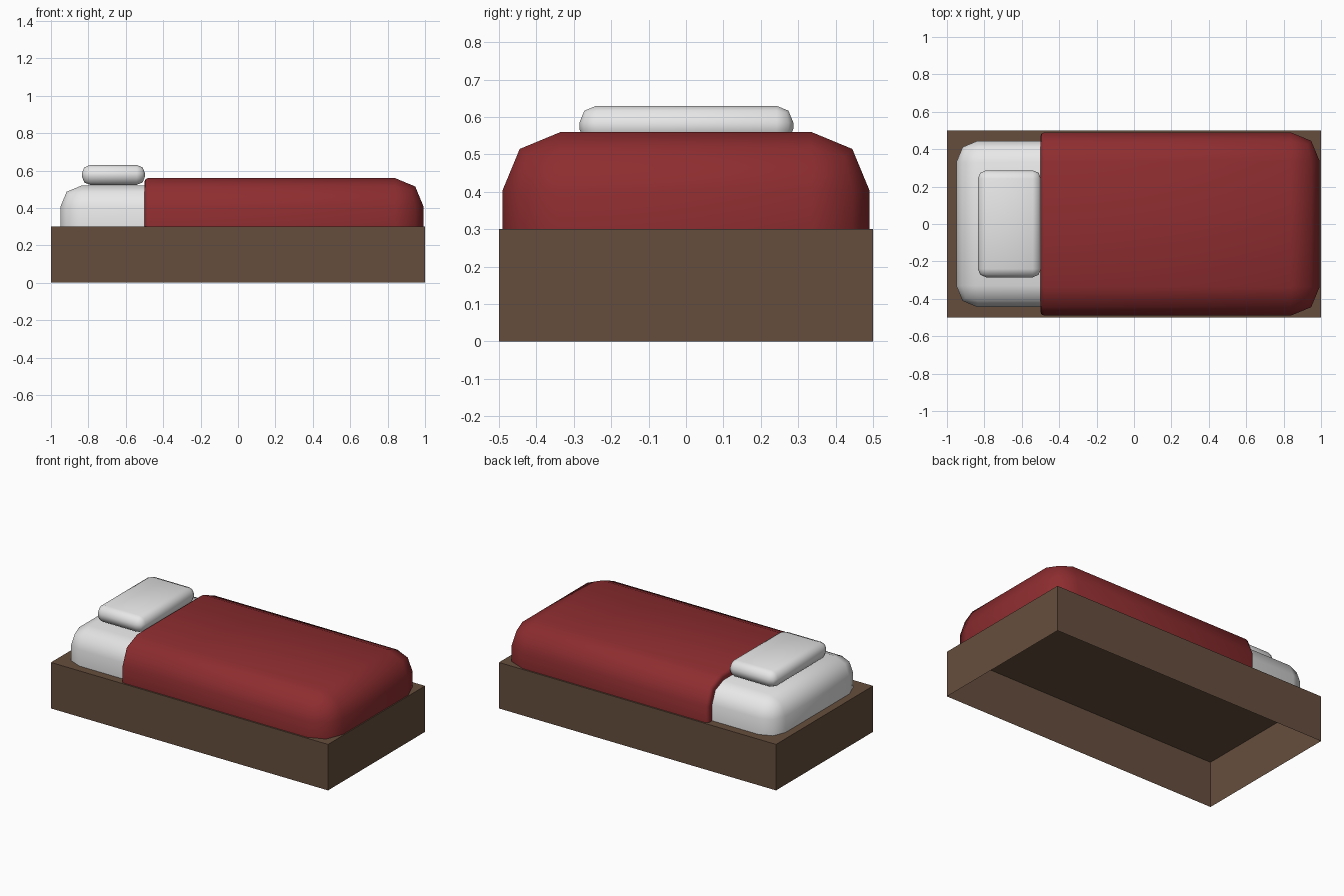
import bpy
import bmesh
from math import radians

cube = bpy.data.objects.get("Cube")
if cube:
    bpy.data.objects.remove(cube, do_unlink=True)


def material(name, r, g, b):
    mat = bpy.data.materials.new(name)
    mat.use_nodes = True
    mat.diffuse_color = (r, g, b, 1)
    mat.node_tree.nodes["Principled BSDF"].inputs["Base Color"].default_value = (r, g, b, 1)
    return mat


wood = material("brown wood", 0.133, 0.076, 0.047)
linen = material("white linen", 0.8, 0.8, 0.8)
wool = material("red wool", 0.27, 0.026, 0.029)


def box(low, high):
    """A box mesh between two opposite corners."""
    bm = bmesh.new()
    bmesh.ops.create_cube(bm, size=1)
    for v in bm.verts:
        for i in range(3):
            v.co[i] = low[i] if v.co[i] < 0 else high[i]
    return bm


def round_edges(bm, rule, radius):
    """Bevel the edges whose two ends and middle satisfy the rule."""
    edges = [e for e in bm.edges if rule(e.verts[0].co, e.verts[1].co)]
    bmesh.ops.bevel(bm, geom=edges, offset=radius, segments=2,
                    profile=0.5, affect='EDGES')


def open_bottom(bm):
    bm.normal_update()
    under = [f for f in bm.faces if f.normal.z < -0.9]
    bmesh.ops.delete(bm, geom=under, context='FACES')


def finish(bm, name, mat, smooth=True):
    mesh = bpy.data.meshes.new(name)
    bm.to_mesh(mesh)
    bm.free()
    mesh.materials.append(mat)
    obj = bpy.data.objects.new(name, mesh)
    bpy.context.collection.objects.link(obj)
    if smooth:
        bpy.ops.object.select_all(action='DESELECT')
        obj.select_set(True)
        bpy.context.view_layer.objects.active = obj
        bpy.ops.object.shade_smooth_by_angle(angle=radians(60))
    return obj


DECK = 0.3      # height of the bed base
FOLD = -0.5     # where the blanket starts


def above_deck(a, b):
    return max(a.z, b.z) > DECK + 0.01


# Bed base: a thin box, open underneath
base = box((-1, -0.5, 0), (1, 0.5, DECK))
open_bottom(base)
finish(base, "bed_base", wood, smooth=False)

# Mattress: rounded on every edge except where it rests on the base
mattress = box((-0.95, -0.445, DECK), (0.94, 0.445, 0.52))
round_edges(mattress, above_deck, 0.115)
open_bottom(mattress)
finish(mattress, "mattress", linen)

# Blanket: broadly rounded sides and foot, small rounding at the folded end
blanket = box((FOLD, -0.49, DECK), (0.993, 0.49, 0.56))
round_edges(blanket, lambda a, b: above_deck(a, b) and max(a.x, b.x) > 0, 0.155)
round_edges(blanket, lambda a, b: above_deck(a, b) and max(a.x, b.x) < FOLD + 0.001, 0.02)
open_bottom(blanket)
finish(blanket, "blanket", wool)

# Pillow: rounded all over
pillow = box((-0.835, -0.285, 0.523), (-0.497, 0.287, 0.63))
round_edges(pillow, lambda a, b: True, 0.045)
finish(pillow, "pillow", linen)
